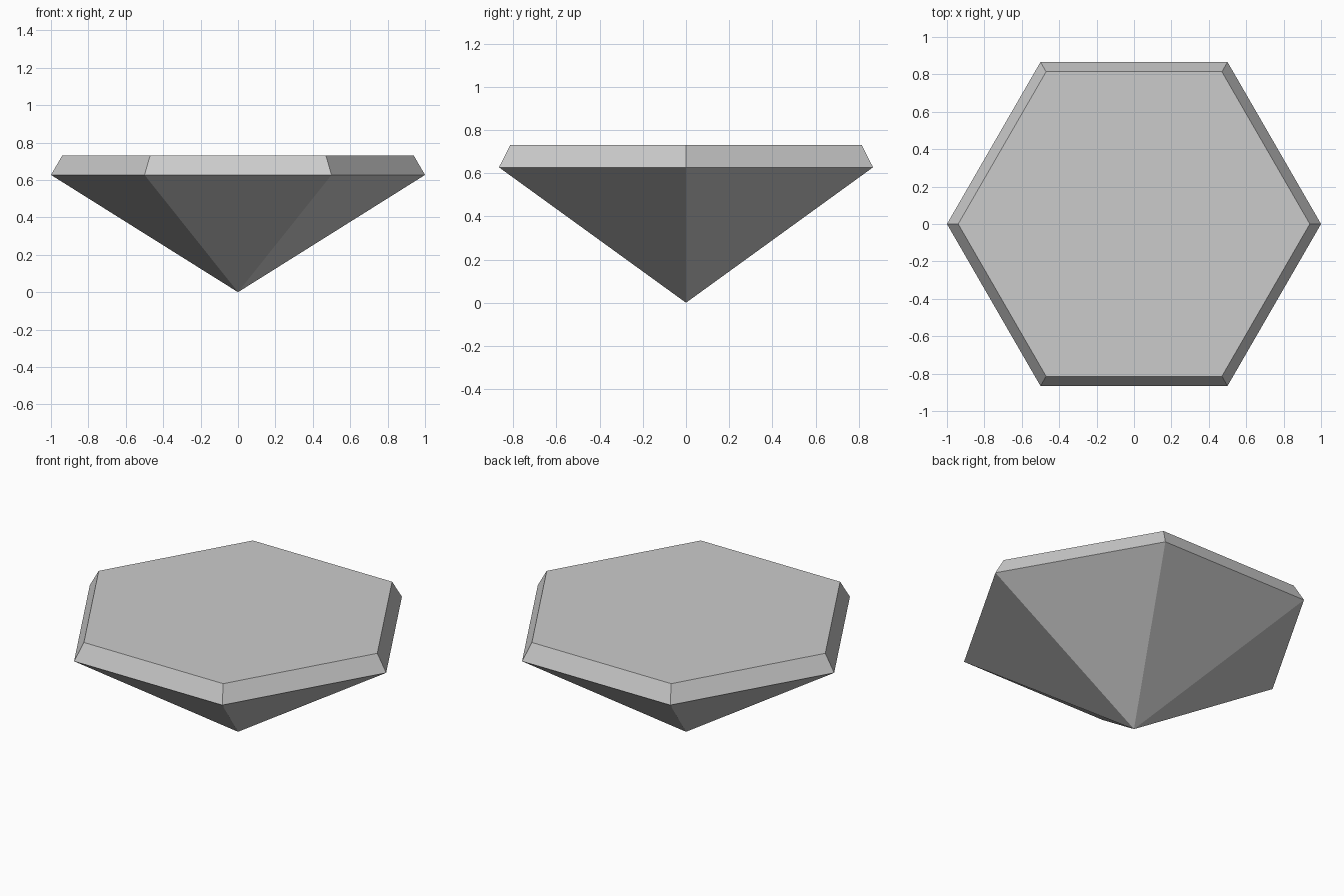
import bpy
import bmesh
from math import cos, sin, pi

cube = bpy.data.objects.get("Cube")
if cube:
    bpy.data.objects.remove(cube, do_unlink=True)

SIDES = 6
GIRDLE_RADIUS, GIRDLE_Z = 1.0, 0.627
TABLE_RADIUS, TABLE_Z = 0.94, 0.73


def ring(bm, radius, z):
    """Add one ring of corners with a corner on the x axis."""
    angles = [2 * pi * i / SIDES for i in range(SIDES)]
    return [bm.verts.new((radius * cos(a), radius * sin(a), z)) for a in angles]


# Plain grey material
grey = bpy.data.materials.new("light_grey")
grey.use_nodes = True
colour = (0.6, 0.6, 0.6, 1.0)
grey.diffuse_color = colour
grey.node_tree.nodes["Principled BSDF"].inputs["Base Color"].default_value = colour

# Cut gem: pointed underside, bevelled crown and flat table
bm = bmesh.new()
tip = bm.verts.new((0, 0, 0))
girdle = ring(bm, GIRDLE_RADIUS, GIRDLE_Z)
table = ring(bm, TABLE_RADIUS, TABLE_Z)
for i in range(SIDES):
    j = (i + 1) % SIDES
    bm.faces.new((tip, girdle[j], girdle[i]))
    bm.faces.new((girdle[i], girdle[j], table[j], table[i]))
bm.faces.new(table)
bmesh.ops.recalc_face_normals(bm, faces=bm.faces)

mesh = bpy.data.meshes.new("hexagonal_gem")
bm.to_mesh(mesh)
bm.free()
mesh.materials.append(grey)
gem = bpy.data.objects.new("hexagonal_gem", mesh)
bpy.context.collection.objects.link(gem)
